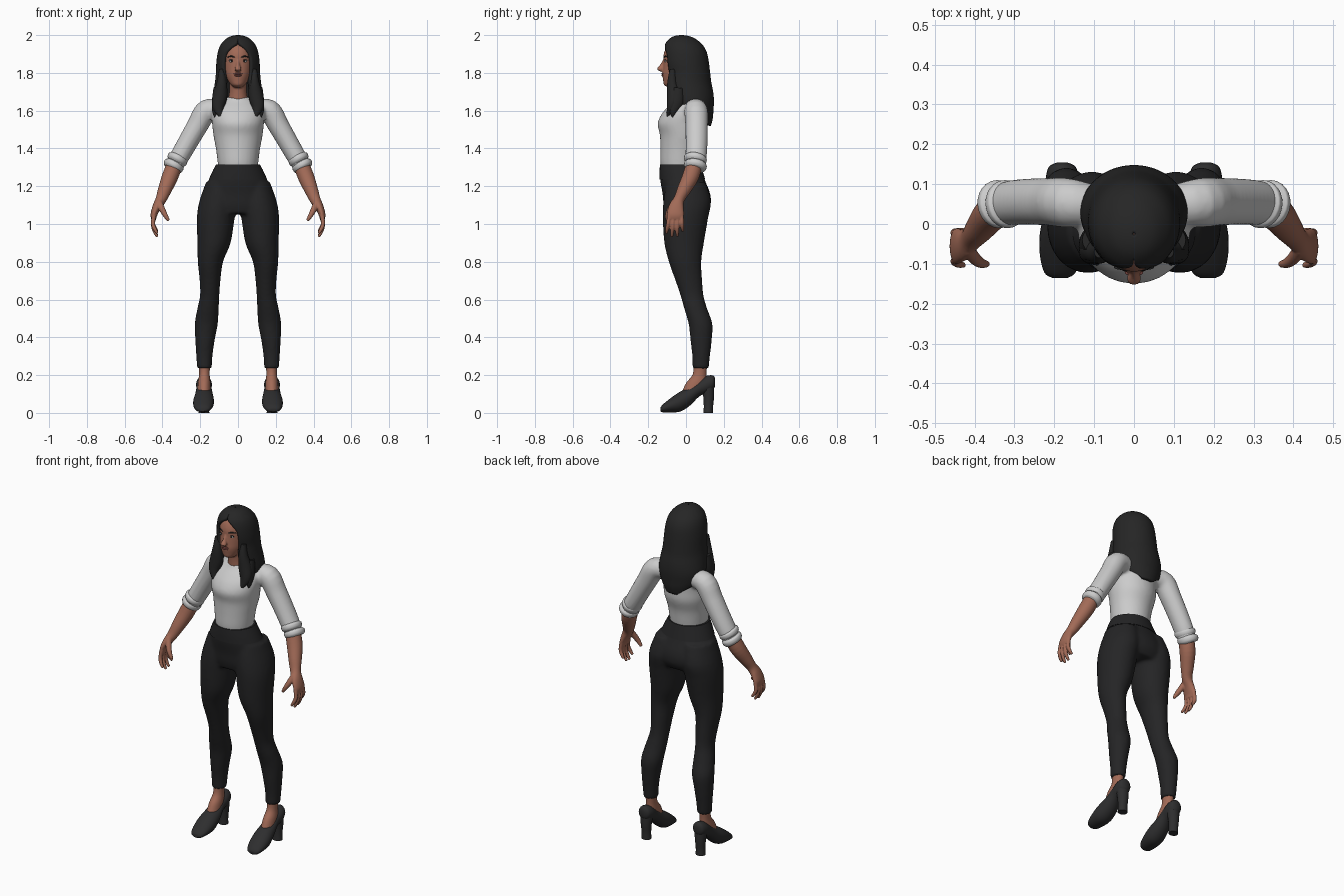
import bpy, bmesh, math
from mathutils import Vector, Matrix


def material(name, r, g, b):
    m = bpy.data.materials.new(name)
    m.diffuse_color = (r, g, b, 1)
    return m


SKIN = material("skin", .36, .145, .095)
SHIRT = material("light grey shirt", .6, .6, .6)
PANTS = material("black trousers", .018, .018, .019)
HAIR = material("black hair", .019, .019, .019)
SHOE = material("charcoal shoe", .027, .027, .028)
LIP = material("lip", .24, .075, .065)
WHITE = material("eye white", .6, .58, .56)
X, Y, Z = Vector((1, 0, 0)), Vector((0, 1, 0)), Vector((0, 0, 1))


def smooth_rows(rows, k=4):
    """Catmull-Rom interpolation of tuples."""
    out = []
    for i in range(len(rows) - 1):
        p0, p1, p2, p3 = rows[max(i - 1, 0)], rows[i], rows[i + 1], rows[min(i + 2, len(rows) - 1)]
        for j in range(k):
            t = j / k
            out.append(tuple(.5 * (2 * b + (c - a) * t + (2 * a - 5 * b + 4 * c - d) * t * t
                                   + (3 * b - a - 3 * c + d) * t ** 3)
                             for a, b, c, d in zip(p0, p1, p2, p3)))
    return out + [rows[-1]]


def loft(bm, rows, axis=None, ref=X, s=1, n=24):
    """Elliptical tube through rows (x, y, z, radius along ref, other radius)."""
    rows = smooth_rows(rows)
    rings = []
    for i, (x, y, z, a, b) in enumerate(rows):
        t = axis
        if t is None:
            t = (Vector(rows[min(i + 1, len(rows) - 1)][:3]) - Vector(rows[max(i - 1, 0)][:3])).normalized()
        u = (ref - t * ref.dot(t)).normalized()
        v = t.cross(u)
        ring = []
        for j in range(n):
            w = 2 * math.pi * j / n
            p = Vector((x, y, z)) + u * a * math.cos(w) + v * b * math.sin(w)
            ring.append(bm.verts.new((p.x * s, p.y, p.z)))
        rings.append(ring)
    faces = [bm.faces.new(rings[0]), bm.faces.new(rings[-1][::-1])]
    for r, q in zip(rings, rings[1:]):
        for j in range(n):
            faces.append(bm.faces.new((r[j], q[j], q[(j + 1) % n], r[(j + 1) % n])))
    bmesh.ops.recalc_face_normals(bm, faces=faces)


def upright(rows):
    """(z, y, rx, ry) rows centred on x = 0."""
    return [(0, y, z, a, b) for z, y, a, b in rows]


def blob(bm, loc, size):
    bmesh.ops.create_uvsphere(bm, u_segments=16, v_segments=10, radius=1,
                              matrix=Matrix.Translation(loc) @ Matrix.Diagonal((*size, 1)))


def finish(bm, name, mat, voxel=0, smooth=4):
    me = bpy.data.meshes.new(name)
    bm.to_mesh(me)
    bm.free()
    me.materials.append(mat)
    me.polygons.foreach_set("use_smooth", [True] * len(me.polygons))
    me.set_sharp_from_angle(angle=math.radians(55))
    ob = bpy.data.objects.new(name, me)
    bpy.context.collection.objects.link(ob)
    if voxel:  # fuse overlapping tubes into one skin
        m = ob.modifiers.new("fuse", 'REMESH')
        m.mode, m.voxel_size, m.use_smooth_shade = 'VOXEL', voxel, True
        m = ob.modifiers.new("soften", 'SMOOTH')
        m.factor, m.iterations = .5, smooth
    return ob


# Trousers: hips and two legs
bm = bmesh.new()
loft(bm, upright([(1.315, -.03, .113, .104), (1.24, -.02, .15, .117), (1.16, .002, .19, .126),
                  (1.10, .006, .205, .124), (1.055, 0, .19, .105)]), Z, n=40)
for s in (1, -1):
    loft(bm, [(.09, 0, 1.22, .08, .105), (.105, .006, 1.12, .1, .126), (.118, -.003, 1.03, .1, .12),
              (.127, -.01, .9, .088, .105), (.146, -.005, .8, .067, .086), (.148, .015, .7, .055, .071),
              (.15, .032, .62, .051, .061), (.159, .052, .55, .057, .061), (.168, .077, .47, .061, .063),
              (.175, .08, .38, .051, .056), (.178, .08, .3, .043, .047), (.178, .077, .235, .039, .043)],
         Z, s=s)
finish(bm, "trousers", PANTS, .01)

bm = bmesh.new()
loft(bm, upright([(1.235, -.019, .155, .121), (1.275, -.025, .137, .115), (1.315, -.03, .117, .108)]), Z, n=40)
finish(bm, "waistband", PANTS)

# Shirt: torso and sleeves
bm = bmesh.new()
loft(bm, upright([(1.29, -.03, .103, .1), (1.33, -.03, .108, .106), (1.4, -.025, .117, .111),
                  (1.47, -.015, .13, .123), (1.53, -.02, .137, .13), (1.58, -.01, .142, .12),
                  (1.62, .006, .137, .103), (1.65, .012, .105, .08), (1.672, .006, .06, .062)]), Z, n=40)
for s in (1, -1):
    loft(bm, [(.09, .045, 1.605, .05, .05), (.165, .053, 1.6, .062, .06), (.215, .056, 1.52, .06, .056),
              (.27, .056, 1.425, .058, .053), (.31, .053, 1.355, .056, .051), (.34, .047, 1.305, .05, .047)],
         ref=Y, s=s)
finish(bm, "shirt", SHIRT, .009)

# Rolled cuffs
bm = bmesh.new()
for s in (1, -1):
    for d in (0, 1):
        x, z = .312 + .02 * d, 1.36 - .034 * d
        loft(bm, [(x, .053, z, .05, .046), (x + .005, .051, z - .01, .06, .055),
                  (x + .014, .048, z - .025, .059, .054), (x + .02, .046, z - .035, .049, .045)], ref=Y, s=s)
finish(bm, "rolled_cuffs", SHIRT)

# Forearms, palms, fingers and thumbs
bm = bmesh.new()
for s in (1, -1):
    loft(bm, [(.33, .047, 1.325, .044, .042), (.36, .024, 1.25, .044, .043), (.388, -.012, 1.18, .036, .036),
              (.408, -.037, 1.13, .029, .029), (.43, -.052, 1.09, .04, .023), (.445, -.056, 1.05, .045, .018),
              (.446, -.058, 1.025, .04, .013)], ref=Y, s=s)
    for i, length in enumerate((.085, .103, .1, .075)):
        f = i - 1.5
        loft(bm, [(.444, -.056 + f * .022, 1.05, .011, .012), (.45, -.058 + f * .024, 1.04 - length * .45, .011, .011),
                  (.44, -.06 + f * .027, 1.04 - length * .8, .01, .01),
                  (.426, -.06 + f * .029, 1.04 - length * 1.05, .007, .007)], ref=Y, s=s, n=12)
    loft(bm, [(.418, -.062, 1.115, .018, .018), (.4, -.086, 1.075, .016, .016),
              (.384, -.098, 1.045, .013, .013), (.367, -.101, 1.018, .008, .008)], ref=Y, s=s, n=12)
finish(bm, "forearms_and_hands", SKIN, .004, 2)

# Neck, head and nose
bm = bmesh.new()
loft(bm, upright([(1.6, 0, .06, .055), (1.66, -.005, .053, .055), (1.7, -.012, .046, .05),
                  (1.78, -.02, .045, .05)]), Z)
loft(bm, upright([(1.722, -.065, .018, .025), (1.735, -.068, .036, .047), (1.76, -.055, .054, .066),
                  (1.79, -.045, .066, .08), (1.82, -.035, .073, .088), (1.86, -.03, .077, .09),
                  (1.9, -.025, .077, .093), (1.94, -.02, .068, .08), (1.965, -.015, .045, .05)]), Z, n=36)
loft(bm, upright([(1.872, -.112, .006, .009), (1.845, -.124, .009, .012), (1.82, -.136, .018, .018),
                  (1.807, -.125, .011, .01)]), Z, n=16)
finish(bm, "head_and_neck", SKIN, .005, 2)

# Eyes, brows and lips
whites, dark, lips = bmesh.new(), bmesh.new(), bmesh.new()
for s in (1, -1):
    blob(whites, (.034 * s, -.108, 1.862), (.014, .006, .006))
    blob(dark, (.034 * s, -.1115, 1.862), (.0055, .0035, .0058))
    blob(dark, (.035 * s, -.1085, 1.868), (.0155, .006, .0022))
    loft(dark, [(.017, -.116, 1.882, .003, .003), (.036, -.109, 1.888, .004, .004),
                (.056, -.092, 1.883, .002, .002)], ref=Y, s=s, n=8)
blob(lips, (0, -.122, 1.795), (.023, .009, .0045))
blob(lips, (0, -.121, 1.786), (.019, .01, .0055))
finish(whites, "eye_whites", WHITE)
finish(dark, "irises_lashes_and_brows", HAIR)
finish(lips, "lips", LIP)

# Hair shell, open at the face: (z, y, rx, ry, half opening angle)
bm = bmesh.new()
rows = smooth_rows([(1.52, .1, .06, .032, 150), (1.56, .06, .1, .082, 125), (1.6, .035, .127, .11, 90),
                    (1.65, .03, .135, .118, 52), (1.7, .02, .13, .124, 40), (1.75, .01, .122, .124, 37),
                    (1.8, .008, .117, .12, 40), (1.85, 0, .115, .122, 43), (1.9, -.005, .109, .118, 39),
                    (1.935, -.01, .099, .108, 22), (1.96, -.015, .084, .092, 4), (1.985, -.02, .057, .062, 0),
                    (1.997, -.024, .027, .03, 0), (2.0, -.025, .003, .003, 0)], 3)
N = 48
grid = []
for z, y, a, b, o in rows:
    o = math.radians(max(o, 0))
    lo, hi = o * .88, 2 * math.pi - o
    grid.append([bm.verts.new((a * math.sin(p), y - b * math.cos(p), z))
                 for p in (lo + (hi - lo) * j / N for j in range(N + 1))])
for r, q in zip(grid, grid[1:]):
    for j in range(N):
        bm.faces.new((r[j], r[j + 1], q[j + 1], q[j]))
bmesh.ops.remove_doubles(bm, verts=bm.verts, dist=1e-5)
m = finish(bm, "hair", HAIR).modifiers.new("thickness", 'SOLIDIFY')
m.thickness, m.offset = .026, -1

# Front locks falling over the shoulders
bm = bmesh.new()
for s in (1, -1):
    loft(bm, [(.088, -.07, 1.82, .012, .015), (.086, -.073, 1.75, .026, .026), (.094, -.066, 1.68, .038, .034),
              (.104, -.076, 1.62, .032, .026), (.088, -.1, 1.56, .005, .005)], s=s, n=16)
    loft(bm, [(.105, -.04, 1.72, .025, .03), (.11, -.05, 1.65, .028, .04), (.12, -.066, 1.6, .018, .022),
              (.122, -.072, 1.565, .004, .004)], s=s, n=16)
finish(bm, "front_locks", HAIR)

# Ankles
bm = bmesh.new()
for s in (1, -1):
    loft(bm, [(.178, .077, .27, .031, .036), (.178, .072, .205, .028, .036), (.179, .055, .16, .033, .053),
              (.18, .035, .115, .035, .055)], Z, s=s)
finish(bm, "ankles", SKIN)

# Shoes and block heels
bm, heels = bmesh.new(), bmesh.new()
for s in (1, -1):
    loft(bm, [(.186, -.135, .018, .02, .01), (.186, -.122, .024, .039, .021), (.184, -.08, .041, .052, .038),
              (.182, -.03, .06, .055, .053), (.18, .02, .088, .048, .05), (.18, .07, .13, .04, .043),
              (.18, .11, .15, .042, .046), (.18, .143, .16, .034, .038), (.18, .154, .162, .014, .02)],
         Y, s=s)
    loft(heels, [(.18, .115, .15, .038, .034), (.18, .12, .09, .031, .029), (.18, .119, .04, .027, .025),
                 (.18, .118, 0, .028, .025)], Z, s=s)
finish(bm, "shoes", SHOE)
finish(heels, "shoe_heels", SHOE)
